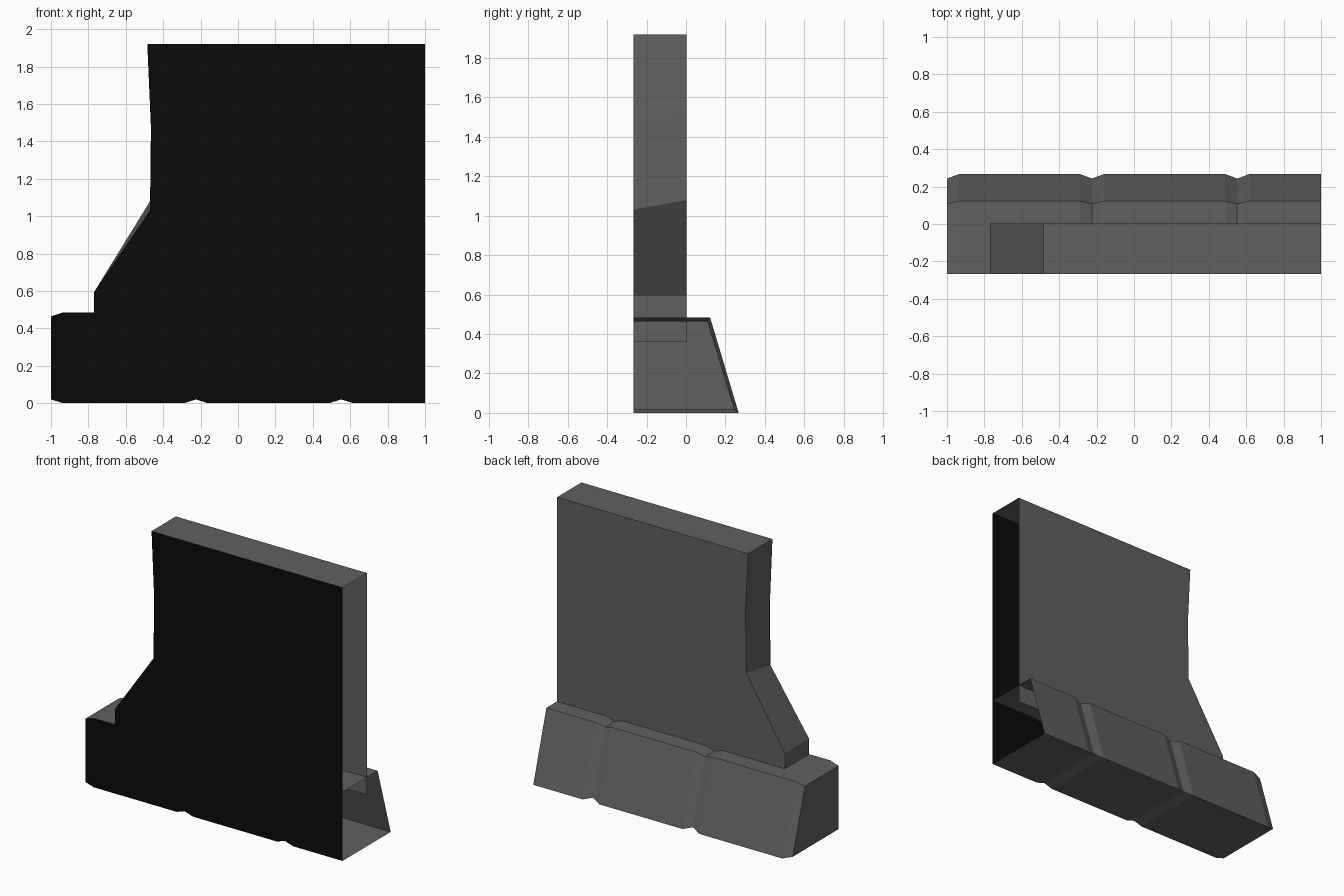
import bpy

if "Cube" in bpy.data.objects:
    bpy.data.objects.remove(bpy.data.objects["Cube"])


def material(name, color):
    m = bpy.data.materials.new(name)
    m.diffuse_color = (*color, 1)
    m.use_nodes = True
    m.node_tree.nodes["Principled BSDF"].inputs["Base Color"].default_value = m.diffuse_color
    return m


STONE = material("grey_stone", (0.12, 0.117, 0.113))
BLACK = material("black_face", (0.003, 0.003, 0.003))
FRONT = -0.267


def build(name, verts, faces, front_faces):
    """Make a flat-shaded object; front_faces are black, the rest stone."""
    mesh = bpy.data.meshes.new(name)
    mesh.from_pydata(verts, [], faces + front_faces)
    for m in (STONE, BLACK):
        mesh.materials.append(m)
    for p in mesh.polygons:
        p.material_index = int(p.index >= len(faces))
    mesh.update()
    ob = bpy.data.objects.new(name, mesh)
    bpy.context.collection.objects.link(ob)
    return ob


# Wall slab: front and back outlines differ a little at the waist; right end and underside are open
def outline(y, mid, waist):
    return [(x, y, z) for x, z in
            [(1, 0.36), (1, 1.92), (-0.485, 1.92), (-0.465, mid),
             (-0.47, waist), (-0.77, 0.593), (-0.77, 0.36)]]


front = outline(FRONT, 1.46, 1.03)
back = outline(0.003, 1.53, 1.08)
n = len(front)
sides = [(i, i + n, i + 1 + n, i + 1) for i in range(1, n - 1)]
build("wall", front + back, sides + [tuple(reversed(range(n, 2 * n)))], [tuple(range(n))[::-1]][::-1])

# Stone footing: sloped section swept along x, pinched at each joint; right end is open
full = [(FRONT, 0), (0.267, 0), (0.122, 0.485), (FRONT, 0.485)]
pinched = [(FRONT, 0.02), (0.243, 0.02), (0.108, 0.464), (FRONT, 0.464)]
stations = [(-1, pinched), (-0.935, full)]
for joint in (-0.225, 0.552):
    stations += [(joint - 0.065, full), (joint, pinched), (joint + 0.065, full)]
stations.append((1, full))

verts = [(x, y, z) for x, section in stations for y, z in section]
shell, face = [(0, 3, 2, 1)], []
for s in range(len(stations) - 1):
    a, b = 4 * s, 4 * s + 4
    for k in range(4):
        j = (k + 1) % 4
        (face if k == 3 else shell).append((a + k, a + j, b + j, b + k))
build("footing", verts, shell, face)

# Point all normals outward
for ob in bpy.data.objects:
    centre = (0.2, -0.13, 1.1) if ob.name == "wall" else (0, -0.05, 0.25)
    mesh = ob.data
    for p in mesh.polygons:
        if sum(p.normal[i] * (p.center[i] - centre[i]) for i in range(3)) < 0:
            p.flip()
    mesh.update()
